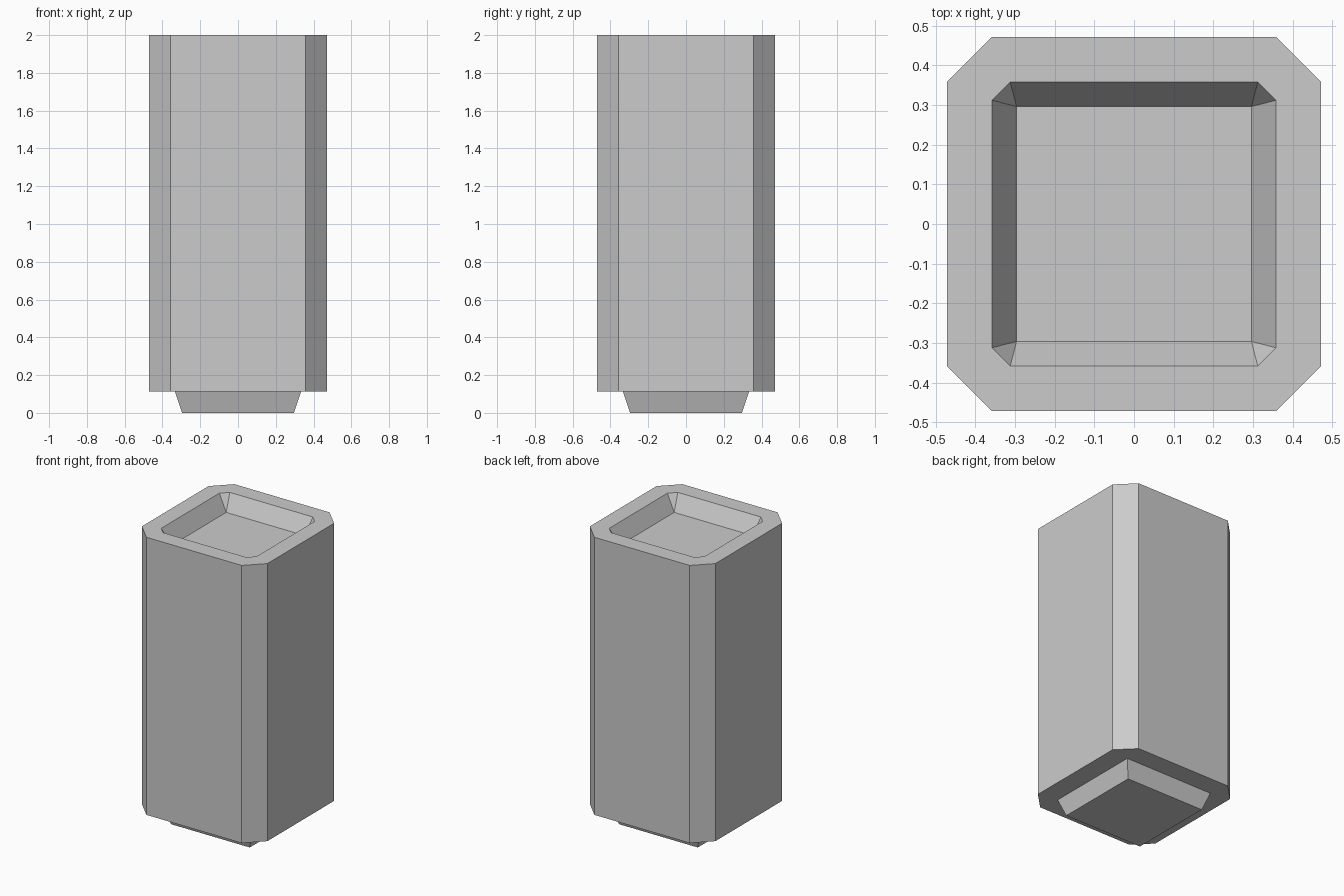
import bpy, bmesh

cube = bpy.data.objects.get("Cube")
if cube:
    bpy.data.objects.remove(cube, do_unlink=True)

HALF, FLAT = 0.472, 0.358      # body half width and start of the corner chamfer
RIM, RIM_FLAT = 0.358, 0.312   # recess opening
FLOOR, DEPTH = 0.296, 0.108    # recess floor
BASE, TOP = 0.114, 2.0

grey = bpy.data.materials.new("light grey")
colour = (0.6, 0.6, 0.6, 1)
grey.diffuse_color = colour
grey.use_nodes = True
grey.node_tree.nodes["Principled BSDF"].inputs["Base Color"].default_value = colour


def ring(bm, half, flat, z):
    """Square ring with chamfered corners, two points per corner."""
    pts = []
    for sx, sy in ((1, 1), (-1, 1), (-1, -1), (1, -1)):
        pair = [(sx * half, sy * flat), (sx * flat, sy * half)]
        pts += pair if sx * sy > 0 else pair[::-1]
    return [bm.verts.new((x, y, z)) for x, y in pts]


def bridge(bm, low, high):
    n = len(low)
    for i in range(n):
        j = (i + 1) % n
        bm.faces.new((low[i], low[j], high[j], high[i]))


def finish(name, bm):
    # Merging turns zero-width chamfers into plain square corners
    bmesh.ops.remove_doubles(bm, verts=bm.verts[:], dist=0.0001)
    bmesh.ops.recalc_face_normals(bm, faces=bm.faces[:])
    mesh = bpy.data.meshes.new(name)
    bm.to_mesh(mesh)
    bm.free()
    mesh.materials.append(grey)
    bpy.context.collection.objects.link(bpy.data.objects.new(name, mesh))


# Chamfered body with a tapered recess in its top
bm = bmesh.new()
rings = [ring(bm, HALF, FLAT, BASE), ring(bm, HALF, FLAT, TOP),
         ring(bm, RIM, RIM_FLAT, TOP), ring(bm, FLOOR, FLOOR, TOP - DEPTH)]
for low, high in zip(rings, rings[1:]):
    bridge(bm, low, high)
bm.faces.new(rings[0][::-1])
bm.faces.new(rings[-1])
finish("body", bm)

# Tapered square plug underneath
bm = bmesh.new()
low, high = ring(bm, 0.296, 0.296, 0), ring(bm, 0.334, 0.334, BASE)
bridge(bm, low, high)
bm.faces.new(low[::-1])
bm.faces.new(high)
finish("bottom_plug", bm)
